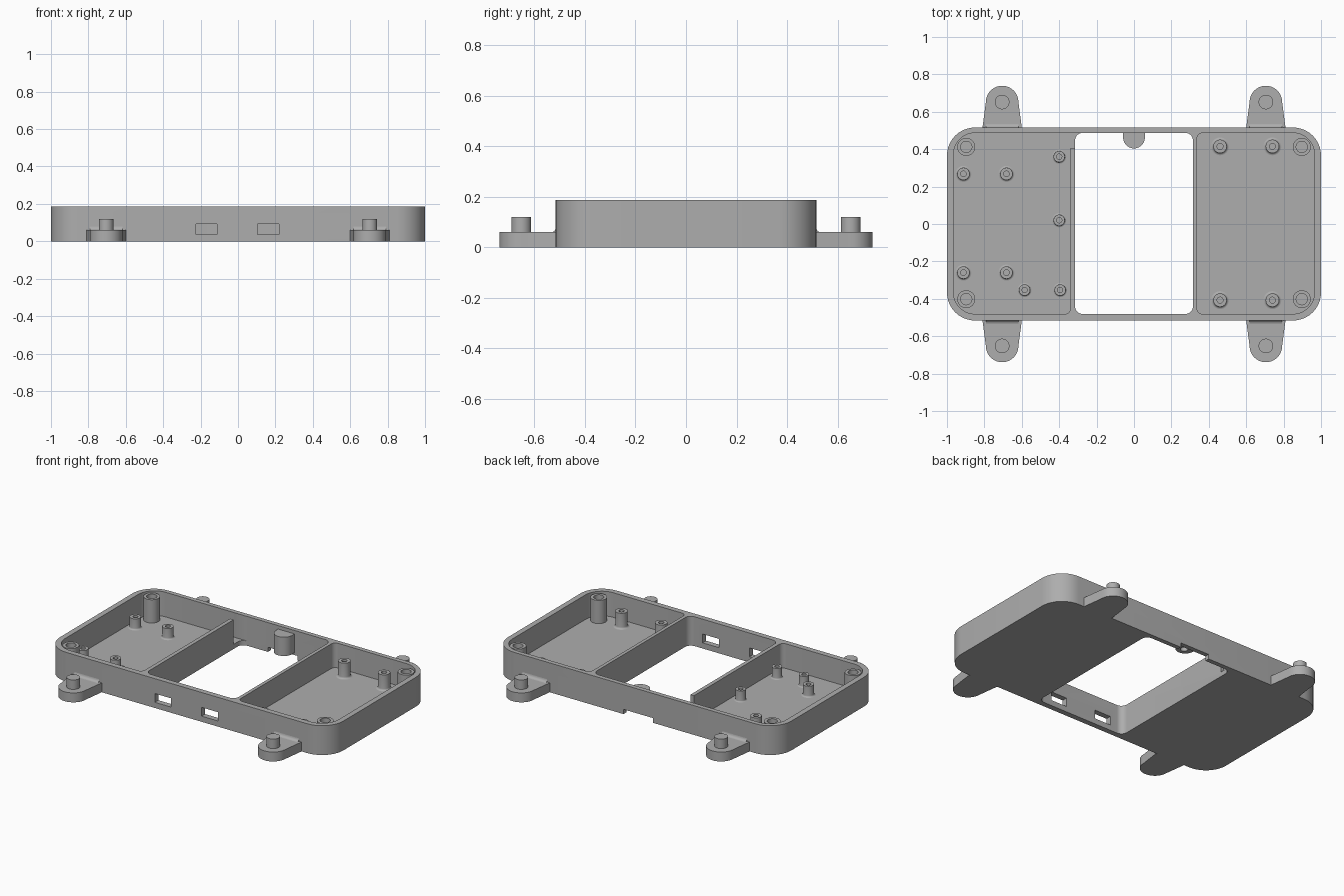
import bpy, bmesh
from math import sin, cos, pi

cube = bpy.data.objects.get("Cube")
if cube:
    bpy.data.objects.remove(cube, do_unlink=True)

grey = bpy.data.materials.new("plain grey")
grey.use_nodes = True
colour = (0.42, 0.42, 0.42, 1)
grey.diffuse_color = colour
grey.node_tree.nodes["Principled BSDF"].inputs["Base Color"].default_value = colour

TOP, FLOOR, HALF_Y = 0.187, 0.03, 0.516


def finish(name, bm):
    bmesh.ops.recalc_face_normals(bm, faces=bm.faces)
    mesh = bpy.data.meshes.new(name)
    bm.to_mesh(mesh)
    bm.free()
    mesh.materials.append(grey)
    ob = bpy.data.objects.new(name, mesh)
    bpy.context.collection.objects.link(ob)
    return ob


def arc(cx, cy, r, a0, a1, n=10):
    return [(cx + r * cos(a0 + (a1 - a0) * i / n),
             cy + r * sin(a0 + (a1 - a0) * i / n)) for i in range(n + 1)]


def rounded(x0, x1, y0, y1, r_left, r_right):
    """Rectangle outline with its own corner radius at each end."""
    a, b = r_left, r_right
    return (arc(x1 - b, y1 - b, b, 0, pi / 2) + arc(x0 + a, y1 - a, a, pi / 2, pi)
            + arc(x0 + a, y0 + a, a, pi, 1.5 * pi) + arc(x1 - b, y0 + b, b, 1.5 * pi, 2 * pi))


def box(x0, x1, y0, y1):
    return [(x0, y0), (x1, y0), (x1, y1), (x0, y1)]


def prism(name, outline, z0, z1):
    bm = bmesh.new()
    face = bm.faces.new([bm.verts.new((x, y, z0)) for x, y in outline])
    new = bmesh.ops.extrude_face_region(bm, geom=[face])["geom"]
    verts = [v for v in new if isinstance(v, bmesh.types.BMVert)]
    bmesh.ops.translate(bm, vec=(0, 0, z1 - z0), verts=verts)
    return finish(name, bm)


def lathe(name, profile, x, y, steps=32):
    """Turn an (r, z) profile that starts and ends on the axis."""
    bm = bmesh.new()
    verts = [bm.verts.new((r, 0, z)) for r, z in profile]
    edges = [bm.edges.new(pair) for pair in zip(verts, verts[1:])]
    bmesh.ops.spin(bm, geom=verts + edges, cent=(0, 0, 0), axis=(0, 0, 1),
                   angle=2 * pi, steps=steps)
    bmesh.ops.remove_doubles(bm, verts=bm.verts, dist=1e-5)
    bmesh.ops.translate(bm, vec=(x, y, 0), verts=bm.verts)
    return finish(name, bm)


def cut(ob, cutter):
    mod = ob.modifiers.new("cut", "BOOLEAN")
    mod.operation, mod.solver, mod.object = "DIFFERENCE", "EXACT", cutter
    deps = bpy.context.evaluated_depsgraph_get()
    mesh = bpy.data.meshes.new_from_object(ob.evaluated_get(deps))
    ob.modifiers.clear()
    ob.data = mesh
    bpy.data.objects.remove(cutter, do_unlink=True)


# Tray body with two closed cells and an open middle bay
body = prism("tray_body", rounded(-1, 1, -HALF_Y, HALF_Y, 0.15, 0.15), 0, TOP)
cut(body, prism("left_cell", rounded(-0.965, -0.34, -0.481, 0.487, 0.115, 0.03), FLOOR, 1))
cut(body, prism("right_cell", rounded(0.337, 0.965, -0.481, 0.487, 0.03, 0.115), FLOOR, 1))
cut(body, prism("open_bay", rounded(-0.315, 0.315, -0.481, 0.487, 0.04, 0.04), -1, 1))

# Cable gap in the divider, front ports and rear notch
cut(body, prism("divider_gap", box(-0.38, -0.27, 0.405, 0.4865), FLOOR, 1))
for x in (-0.168, 0.162):
    cut(body, prism("port", box(x - 0.057, x + 0.057, -0.6, -0.4), 0.036, 0.092))
cut(body, prism("rear_notch", box(-0.13, 0.08, 0.45, 0.6), -0.1, 0.03))

# Half round boss on the rear wall with a blind hole from below
boss = prism("rear_boss", arc(0, 0.462, 0.058, pi, 2 * pi, 20) + [(0.058, 0.495), (-0.058, 0.495)],
             0.045, 0.165)
cut(boss, lathe("boss_hole", [(0, 0), (0.022, 0), (0.022, 0.12), (0, 0.12)], 0, 0.45))


def post(name, x, y, r, hole, top, foot, depth):
    """Hollow standoff with a curved foot."""
    foot_ring = [(r + foot * (1 - sin(a)), FLOOR + foot * (1 - cos(a)))
                 for a in (i * pi / 8 for i in range(5))] if foot else [(r, FLOOR)]
    lathe(name, [(0, FLOOR - 0.01), (r + foot, FLOOR - 0.01)] + foot_ring
          + [(r, top), (hole, top), (hole, top - depth), (0, top - depth)], x, y)


# Standoffs inside the cells
for x in (-0.897, 0.897):
    for y in (-0.402, 0.412):
        post("corner_post", x, y, 0.048, 0.03, 0.178, 0, 0.12)
for x in (0.46, 0.74):
    for y in (-0.407, 0.415):
        post("large_standoff", x, y, 0.036, 0.016, 0.13, 0.012, 0.08)
for x in (-0.912, -0.682):
    for y in (-0.26, 0.268):
        post("small_standoff", x, y, 0.033, 0.015, 0.1, 0.01, 0.06)
for x, y in ((-0.4, 0.36), (-0.4, 0.02), (-0.395, -0.353), (-0.585, -0.353)):
    post("small_standoff", x, y, 0.03, 0.014, 0.1, 0.008, 0.06)

# Mounting tabs with pins, flared into the outer walls
w, tab_top, flare = 0.087, 0.06, 0.018
for cx in (-0.705, 0.705):
    for side in (-1, 1):
        wall, end = HALF_Y - 0.01, 0.652
        half = [(w + flare, wall)] + [(w + flare * (1 - cos(a)), HALF_Y + flare * (1 - sin(a)))
                                      for a in (pi / 2 - i * pi / 8 for i in range(4, -1, -1))]
        outline = half + arc(0, end, w, 0, pi, 24) + [(-x, y) for x, y in reversed(half)]
        prism("mounting_tab", [(cx + x, side * y) for x, y in outline], 0, tab_top)
        lathe("tab_pin", [(0, tab_top - 0.01), (0.039, tab_top - 0.01), (0.039, 0.12), (0, 0.12)],
              cx, side * end)
        # Curved fillet between the tab top and the wall
        bm = bmesh.new()
        curve = [(HALF_Y + flare * (1 - sin(a)), tab_top + flare * (1 - cos(a)))
                 for a in (i * pi / 8 for i in range(5))]
        section = [(wall, tab_top - 0.005)] + [(HALF_Y + flare, tab_top - 0.005)]
        section += sorted(curve, reverse=True) + [(wall, tab_top + flare)]
        face = bm.faces.new([bm.verts.new((cx - w, side * y, z)) for y, z in section])
        new = bmesh.ops.extrude_face_region(bm, geom=[face])["geom"]
        bmesh.ops.translate(bm, vec=(2 * w, 0, 0),
                            verts=[v for v in new if isinstance(v, bmesh.types.BMVert)])
        finish("tab_fillet", bm)

# Smooth the round surfaces and keep hard edges crisp
bpy.ops.object.select_all(action="DESELECT")
for ob in bpy.context.scene.objects:
    if ob.type == "MESH":
        ob.select_set(True)
        bpy.context.view_layer.objects.active = ob
bpy.ops.object.shade_smooth_by_angle(angle=0.5)
